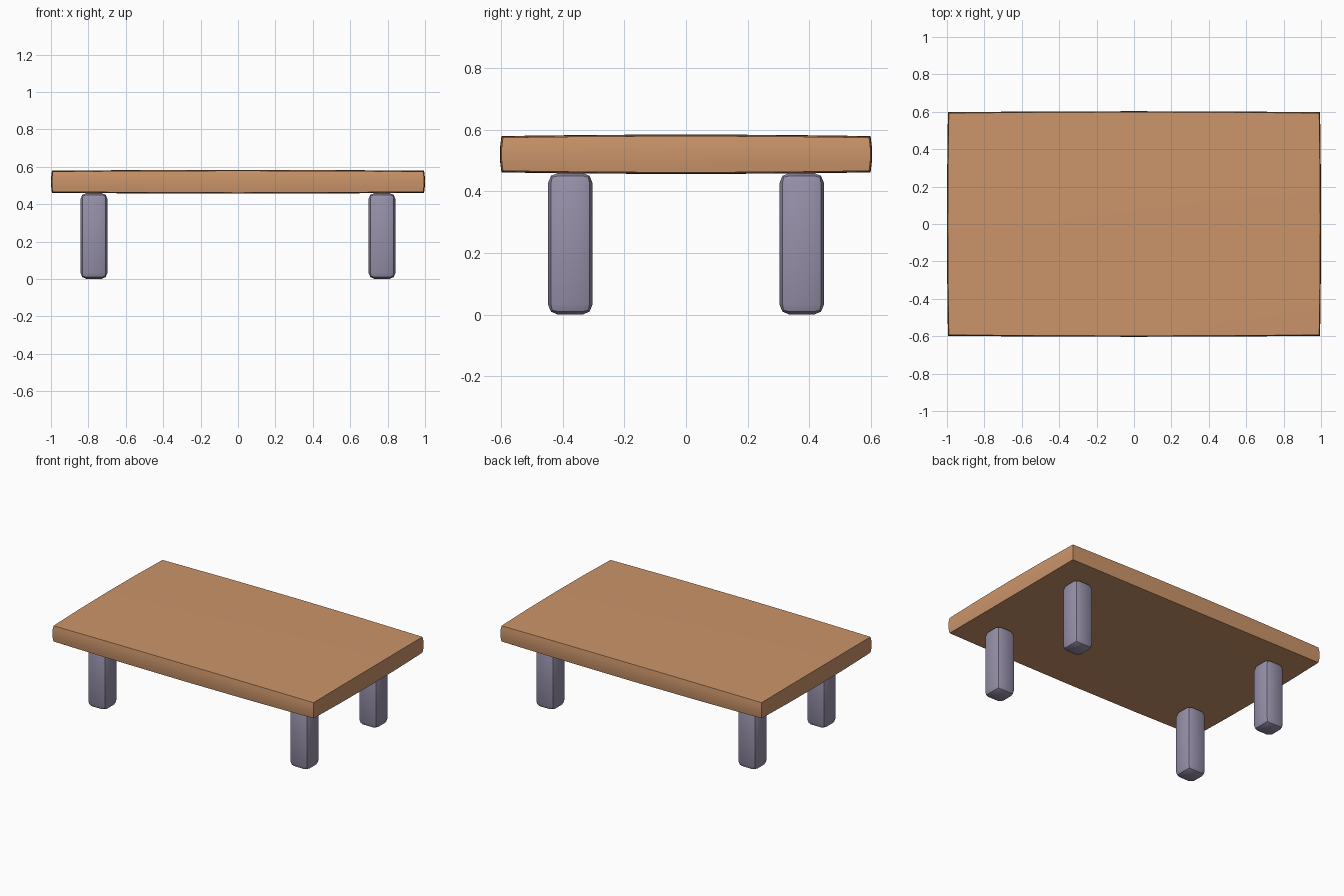
import bpy
import bmesh

if "Cube" in bpy.data.objects:
    bpy.data.objects.remove(bpy.data.objects["Cube"])


def material(name, rgb):
    m = bpy.data.materials.new(name)
    m.diffuse_color = (*rgb, 1)
    m.use_nodes = True
    m.node_tree.nodes["Principled BSDF"].inputs["Base Color"].default_value = m.diffuse_color
    return m


def box(name, size, loc, mat, shape):
    """Box of given size, refined by the shape function, smooth with sharp edges."""
    bm = bmesh.new()
    bmesh.ops.create_cube(bm, size=1)
    bmesh.ops.scale(bm, vec=size, verts=bm.verts)
    shape(bm, size)
    me = bpy.data.meshes.new(name)
    bm.to_mesh(me)
    bm.free()
    ob = bpy.data.objects.new(name, me)
    bpy.context.collection.objects.link(ob)
    ob.location = loc
    me.materials.append(mat)
    bpy.ops.object.select_all(action='DESELECT')
    ob.select_set(True)
    bpy.context.view_layer.objects.active = ob
    bpy.ops.object.shade_smooth_by_angle(angle=0.7)
    return ob


def pillow(bm, size):
    """Swell every side gently towards its middle."""
    bmesh.ops.subdivide_edges(bm, edges=bm.edges[:], cuts=3, use_grid_fill=True)
    for v in bm.verts:
        n = [2 * c / s for c, s in zip(v.co, size)]
        for a in range(3):
            u, w = n[(a + 1) % 3], n[(a + 2) % 3]
            v.co[a] += n[a] * 0.01 * (1 - (u * u + w * w) / 2)


def rounded(bm, size):
    bmesh.ops.bevel(bm, geom=bm.edges[:], offset=0.034, segments=2,
                    profile=0.5, affect='EDGES', clamp_overlap=True)


wood = material("warm wood", (0.60, 0.30, 0.145))
grey = material("lilac grey", (0.31, 0.28, 0.40))

# slightly cushioned top
box("table_top", (1.98, 1.186, 0.108), (0, 0, 0.52), wood, pillow)

# four rounded legs
for sx, side in ((-1, "left"), (1, "right")):
    for sy, end in ((-1, "front"), (1, "back")):
        box(f"{end}_{side}_leg", (0.145, 0.145, 0.46),
            (sx * 0.77, sy * 0.375, 0.23), grey, rounded)
